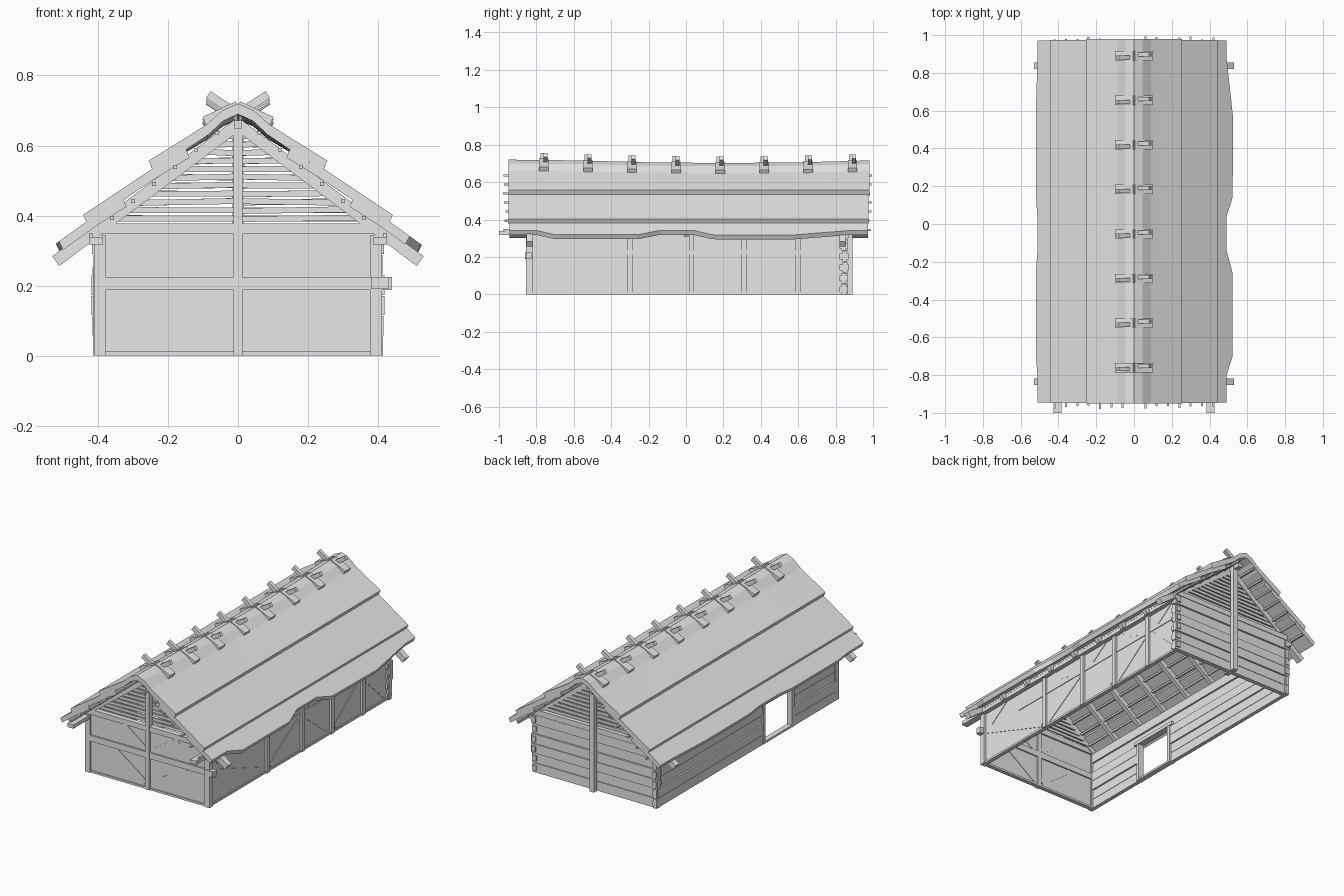
import bpy, bmesh, random
from mathutils import Vector

random.seed(4)
if "Cube" in bpy.data.objects:
    bpy.data.objects.remove(bpy.data.objects["Cube"])

grey = bpy.data.materials.new("weathered_grey")
grey.use_nodes = True
grey.diffuse_color = (0.8, 0.8, 0.8, 1)
grey.node_tree.nodes["Principled BSDF"].inputs["Base Color"].default_value = (0.8, 0.8, 0.8, 1)


def loft(name, rings):
    """Skin a row of closed rings and cap both ends."""
    bm = bmesh.new()
    rows = [[bm.verts.new(p) for p in ring] for ring in rings]
    n = len(rows[0])
    for a, b in zip(rows, rows[1:]):
        for i in range(n):
            j = (i + 1) % n
            bm.faces.new((a[i], a[j], b[j], b[i]))
    bm.faces.new(rows[0])
    bm.faces.new(rows[-1][::-1])
    bmesh.ops.recalc_face_normals(bm, faces=bm.faces)
    mesh = bpy.data.meshes.new(name)
    bm.to_mesh(mesh)
    bm.free()
    mesh.materials.append(grey)
    obj = bpy.data.objects.new(name, mesh)
    bpy.context.collection.objects.link(obj)
    return obj


def beam(name, a, b, w, h):
    """Squared timber from a to b: w is sideways, h is upright."""
    a, b = Vector(a), Vector(b)
    d = (b - a).normalized()
    up = Vector((0, 1, 0)) if abs(d.z) > 0.99 else Vector((0, 0, 1))
    side = d.cross(up).normalized() * (w / 2)
    top = side.cross(d).normalized() * (h / 2)
    return loft(name, [[p + side + top, p - side + top, p - side - top, p + side - top]
                       for p in (a, b)])


def box(name, x0, x1, y0, y1, z0, z1):
    xy = [(x0, y0), (x1, y0), (x1, y1), (x0, y1)]
    return loft(name, [[(x, y, z) for x, y in xy] for z in (z0, z1)])


def rafter_z(x):
    return 0.66 - 0.75 * abs(x)


# Thatch: a ridge cap over two lower courses on each slope
def sag(y):
    return -0.018 * max(0, 1 - ((y - 0.2) / 0.9) ** 2)


half = [(0.255, 0.557), (0.15, 0.622), (0.09, 0.66), (0.045, 0.7), (0, 0.72)]
cap = [(-x, z) for x, z in half] + half[-2::-1]
under = [(x * 0.95, z - 0.03) for x, z in reversed(cap)]
stations = [-0.95, -0.6, -0.2, 0.2, 0.6, 0.98]
loft("ridge_thatch", [[(x, y, z + sag(y) * max(0, 1 - abs(x) * 4)) for x, z in cap + under]
                      for y in stations])

waves = [(-0.945, 0.49), (-0.8, 0.49), (-0.7, 0.522), (-0.26, 0.522), (-0.14, 0.49),
         (0.04, 0.49), (0.14, 0.522), (0.56, 0.525), (0.88, 0.49), (0.972, 0.49)]
for s, side in ((1, "left"), (-1, "right")):
    mid = [(0.15, 0.592), (0.25, 0.53), (0.442, 0.402)]
    mid += [(x - 0.012, z - 0.026) for x, z in reversed(mid)]
    loft(side + "_middle_thatch", [[(s * x, y, z) for x, z in mid] for y in (-0.948, 0.975)])
    rings = []
    for y, reach in waves:
        if s < 0:
            reach = 0.515 + (reach - 0.505) * 0.25
        low = [(0.33, 0.45), (0.42, 0.392), (reach, 0.392 - (reach - 0.42) * 0.72)]
        low += [(x - 0.012, z - 0.024) for x, z in reversed(low)]
        rings.append([(s * x, y, z) for x, z in low])
    loft(side + "_eave_thatch", rings)

# Crossed ridge boards: a broad lower arm and a narrow horn each way
for i in range(8):
    y = -0.76 + i * 0.2357
    z = sag(y)
    for s in (-1, 1):
        beam("ridge_board_arm", (s * 0.095, y, 0.668 + z), (0, y, 0.712 + z), 0.05, 0.03)
        o = s * 0.008
        beam("ridge_board_horn", (0, y + o, 0.69 + z), (s * 0.085, y + o, 0.745 + z), 0.022, 0.024)

# Roof frame: rafters, thin battens, wall plates and ridge pole
for s in (-1, 1):
    for i in range(9):
        y = -0.835 + i * 0.209
        end = i in (0, 8)
        x = 0.52 if end else 0.45
        w = 0.035 if end else 0.024
        beam("rafter", (0, y, rafter_z(0)), (s * x, y, rafter_z(x)), w, 0.034)
    for i in range(7):
        x = 0.06 + i * 0.06
        z = 0.685 - 0.81 * x
        beam("roof_batten", (s * x, -0.97 + random.uniform(-0.01, 0.01), z),
             (s * x, 0.985 + random.uniform(-0.01, 0.01), z), 0.011, 0.011)
    beam("wall_plate", (s * 0.405, -1.0, 0.328), (s * 0.405, 0.87, 0.328), 0.04, 0.022)
beam("ridge_pole", (0, -0.9, 0.66), (0, 0.93, 0.66), 0.024, 0.024)

# Gable slats, front and back
for y, side in ((-0.82, "front"), (0.845, "back")):
    for i in range(11):
        z = 0.392 + i * 0.0235
        w = (0.655 - z) / 0.75
        for s in (-1, 1):
            t = random.uniform(-0.003, 0.003)
            beam(side + "_gable_slat", (0, y, z + t), (s * w, y, z - t), 0.01, 0.0165)

# Front wall: timber frame with filled panels and braces
front = -0.838
for x in (-0.395, 0.395):
    box("front_corner_post", x - 0.016, x + 0.016, -0.855, -0.822, 0, 0.345)
box("front_centre_post", -0.013, 0.013, -0.855, -0.825, 0, 0.665)
box("front_tie_beam", -0.4, 0.4, -0.852, -0.822, 0.347, 0.378)
box("front_rail", -0.4, 0.44, -0.853, -0.825, 0.188, 0.224)
box("front_sill", -0.4, 0.4, -0.85, -0.825, 0, 0.012)
box("front_panel", -0.39, 0.39, front - 0.005, front + 0.005, 0.004, 0.347)
for x0, z0, x1, z1 in ((-0.16, 0.34, -0.02, 0.235), (0.2, 0.34, 0.03, 0.235),
                       (-0.23, 0.188, -0.02, 0.035), (0.25, 0.188, 0.02, 0.025)):
    beam("front_brace", (x0, front, z0), (x1, front, z1), 0.016, 0.03)

# Left wall: posts, rails, panels and braces
posts = [-0.3, 0.03, 0.31, 0.6]
for y in posts:
    box("left_post", 0.378, 0.41, y - 0.014, y + 0.014, 0, 0.33)
box("left_panel", 0.388, 0.398, -0.84, 0.85, 0.004, 0.335)
box("left_sill", 0.38, 0.404, -0.84, 0.85, 0, 0.012)
box("left_rail", 0.38, 0.402, -0.53, 0.84, 0.212, 0.234)
box("left_rail_stub", 0.38, 0.43, -0.86, -0.828, 0.19, 0.224)
spans = [-0.84] + posts + [0.84]
for i, (y0, y1) in enumerate(zip(spans, spans[1:])):
    rise = (0.03, 0.2) if i % 2 else (0.2, 0.03)
    beam("left_brace", (0.392, y0 + 0.03, rise[0]), (0.392, y1 - 0.03, rise[1]), 0.018, 0.024)
    beam("left_upper_brace", (0.392, y0 + 0.07, 0.32 if i % 2 else 0.235),
         (0.392, y0 + 0.19, 0.235 if i % 2 else 0.32), 0.018, 0.022)

# Back wall and right wall: stacked boards with log ends at the corners
door = (-0.42, -0.15)
rows, step = 6, 0.058
for i in range(rows):
    z0, z1 = i * step, (i + 1) * step - 0.003
    j = random.uniform(-0.004, 0.004)
    reach = 0.41 + random.uniform(0, 0.008)
    box("back_board", -reach, reach, 0.834 + j, 0.86 + j, z0, z1)
    for s in (-1, 1):
        box("corner_log_end", s * 0.398 - 0.013, s * 0.398 + 0.013, 0.82, 0.868 + j,
            z0 + 0.012, z1 - 0.012)
    pieces = [(-0.84, door[0]), (door[1], 0.866)] if z0 < 0.23 else [(-0.84, 0.866)]
    for y0, y1 in pieces:
        box("right_board", -0.408 + j, -0.385 + j, y0, y1, z0, z1)
box("back_core", -0.39, 0.39, 0.842, 0.85, 0, 0.345)
box("back_tie_beam", -0.4, 0.4, 0.835, 0.865, 0.347, 0.378)
box("back_centre_post", -0.015, 0.015, 0.86, 0.89, 0, 0.665)
box("inner_back_post", -0.015, 0.015, 0.805, 0.832, 0, 0.655)

# Door frame in the right wall
for y in door:
    box("door_post", -0.414, -0.378, y - 0.01, y + 0.01, 0, 0.25)
box("door_lintel", -0.416, -0.376, door[0] - 0.03, door[1] + 0.03, 0.232, 0.252)
box("door_sill", -0.412, -0.38, door[0], door[1], 0, 0.012)
